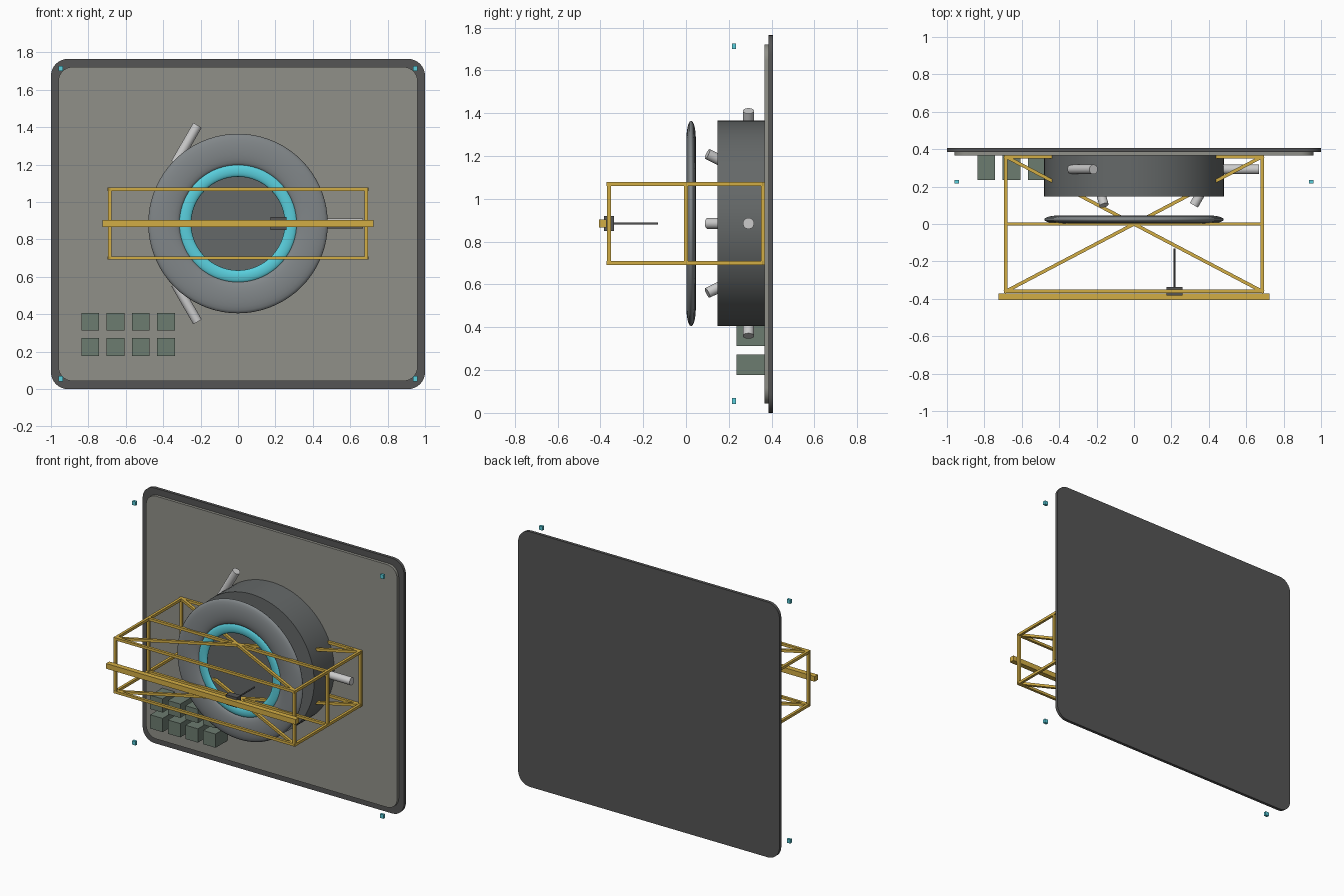
import bpy, bmesh, math
from mathutils import Vector, Matrix

if "Cube" in bpy.data.objects:
    bpy.data.objects.remove(bpy.data.objects["Cube"])

CZ = 0.885  # height of the drum axis


def mat(name, r, g, b):
    m = bpy.data.materials.new(name)
    m.diffuse_color = (r, g, b, 1)
    m.use_nodes = True
    m.node_tree.nodes["Principled BSDF"].inputs["Base Color"].default_value = m.diffuse_color
    return m


GOLD = mat("gold", 0.65, 0.42, 0.06)
CYAN = mat("cyan", 0.10, 0.62, 0.72)
DARK = mat("dark_grey", 0.09, 0.09, 0.09)
PANEL = mat("warm_grey", 0.28, 0.28, 0.25)
DRUM = mat("drum_grey", 0.13, 0.14, 0.14)
RING = mat("ring_grey", 0.22, 0.24, 0.25)
GREEN = mat("green_grey", 0.15, 0.20, 0.16)
PALE = mat("pale_grey", 0.6, 0.6, 0.6)


def finish(bm, name, material, smooth=False):
    bmesh.ops.recalc_face_normals(bm, faces=bm.faces)
    me = bpy.data.meshes.new(name)
    bm.to_mesh(me)
    bm.free()
    ob = bpy.data.objects.new(name, me)
    bpy.context.collection.objects.link(ob)
    me.materials.append(material)
    if smooth:
        bpy.context.view_layer.objects.active = ob
        ob.select_set(True)
        bpy.ops.object.shade_smooth_by_angle(angle=math.radians(35))
        ob.select_set(False)
    return ob


def box(name, center, size, material):
    bm = bmesh.new()
    bmesh.ops.create_cube(bm, size=1, matrix=Matrix.Translation(center) @ Matrix.Diagonal((*size, 1)))
    return finish(bm, name, material)


def along(a, b):
    a, b = Vector(a), Vector(b)
    d = b - a
    rot = d.to_track_quat('Z', 'Y').to_matrix().to_4x4()
    return Matrix.Translation((a + b) / 2) @ rot, d.length


def rod(name, a, b, r, material, seg=24):
    m, length = along(a, b)
    bm = bmesh.new()
    bmesh.ops.create_cone(bm, cap_ends=True, segments=seg, radius1=r, radius2=r, depth=length, matrix=m)
    return finish(bm, name, material, True)


def plate(name, hx, z0, z1, y0, y1, r, material):
    pts = []
    for k, (sx, z) in enumerate([(1, z1 - r), (-1, z1 - r), (-1, z0 + r), (1, z0 + r)]):
        for i in range(9):
            t = math.radians(90 * k + 90 * i / 8)
            pts.append((sx * (hx - r) + r * math.cos(t), y0, z + r * math.sin(t)))
    bm = bmesh.new()
    f = bm.faces.new([bm.verts.new(p) for p in pts])
    ext = bmesh.ops.extrude_face_region(bm, geom=[f])
    bmesh.ops.translate(bm, vec=(0, y1 - y0, 0), verts=[v for v in ext['geom'] if isinstance(v, bmesh.types.BMVert)])
    return finish(bm, name, material, True)


def flat_torus(name, major, minor, half_y, y, material):
    bpy.ops.mesh.primitive_torus_add(major_radius=major, minor_radius=minor, major_segments=72, minor_segments=20)
    ob = bpy.context.object
    ob.name = name
    ob.data.transform(Matrix.Translation((0, y, CZ)) @ Matrix.Rotation(math.pi / 2, 4, 'X')
                      @ Matrix.Diagonal((1, 1, half_y / minor, 1)))
    ob.data.materials.append(material)
    bpy.ops.object.shade_smooth()
    ob.select_set(False)


# Back plate and raised inner panel
plate("back_plate", 1.0, 0.0, 1.765, 0.386, 0.407, 0.09, DARK)
plate("inner_panel", 0.96, 0.043, 1.722, 0.367, 0.387, 0.075, PANEL)

# Docking drum, floating ring and glowing ring
rod("drum", (0, 0.147, CZ), (0, 0.37, CZ), 0.48, DRUM, 72)
flat_torus("docking_ring", 0.395, 0.085, 0.022, 0.024, RING)
flat_torus("glow_ring", 0.283, 0.033, 0.014, 0.024, CYAN)

# Three side struts and three slanted front pins around the drum
for i in range(3):
    c = math.cos(math.tau * i / 3)
    s = math.sin(math.tau * i / 3)
    mid = Vector((0.55 * c, 0.292, CZ + 0.49 * s))
    half = Vector((c, 0, -s)) * 0.117
    rod("side_strut", mid - half, mid + half, 0.026, PALE)
    tip = Vector((0.32 * c, 0.10, CZ + 0.375 * s))
    rod("front_pin", tip, tip + Vector((0.5 * c, 0.87, -0.5 * s)) * 0.15, 0.025, PALE)

# Equipment boxes
for x in (-0.79, -0.655, -0.52, -0.385):
    for z in (0.36, 0.225):
        box("equipment_box", (x, 0.304, z), (0.095, 0.135, 0.095), GREEN)

# Corner lights
for x in (-0.948, 0.948):
    for z in (0.055, 1.713):
        box("corner_light", (x, 0.225, z), (0.026, 0.018, 0.027), CYAN)

# Gold truss frame
T, X, Y, H = 0.018, 0.685, 0.36, 0.184


def bar(name, a, b):
    m, length = along(a, b)
    bm = bmesh.new()
    bmesh.ops.create_cube(bm, size=1, matrix=m @ Matrix.Diagonal((T, T, length + T, 1)))
    finish(bm, name, GOLD)


for z in (CZ - H, CZ + H):
    for y in (-Y, 0, Y):
        bar("truss_cross_bar", (-X, y, z), (X, y, z))
    for s in (-1, 1):
        bar("truss_side_bar", (s * X, -Y, z), (s * X, Y, z))
        bar("truss_diagonal", (-s * X, -Y, z), (s * X, Y, z))
for s in (-1, 1):
    for y in (-Y, 0, Y):
        bar("truss_post", (s * X, y, CZ - H), (s * X, y, CZ + H))

# Front rail with sliding carriage and probe
box("front_rail", (0, -0.389, CZ), (1.45, 0.036, 0.036), GOLD)
box("carriage", (0.217, -0.36, CZ), (0.084, 0.045, 0.07), DARK)
rod("probe", (0.217, -0.345, CZ), (0.217, -0.13, CZ), 0.005, DARK, 12)
